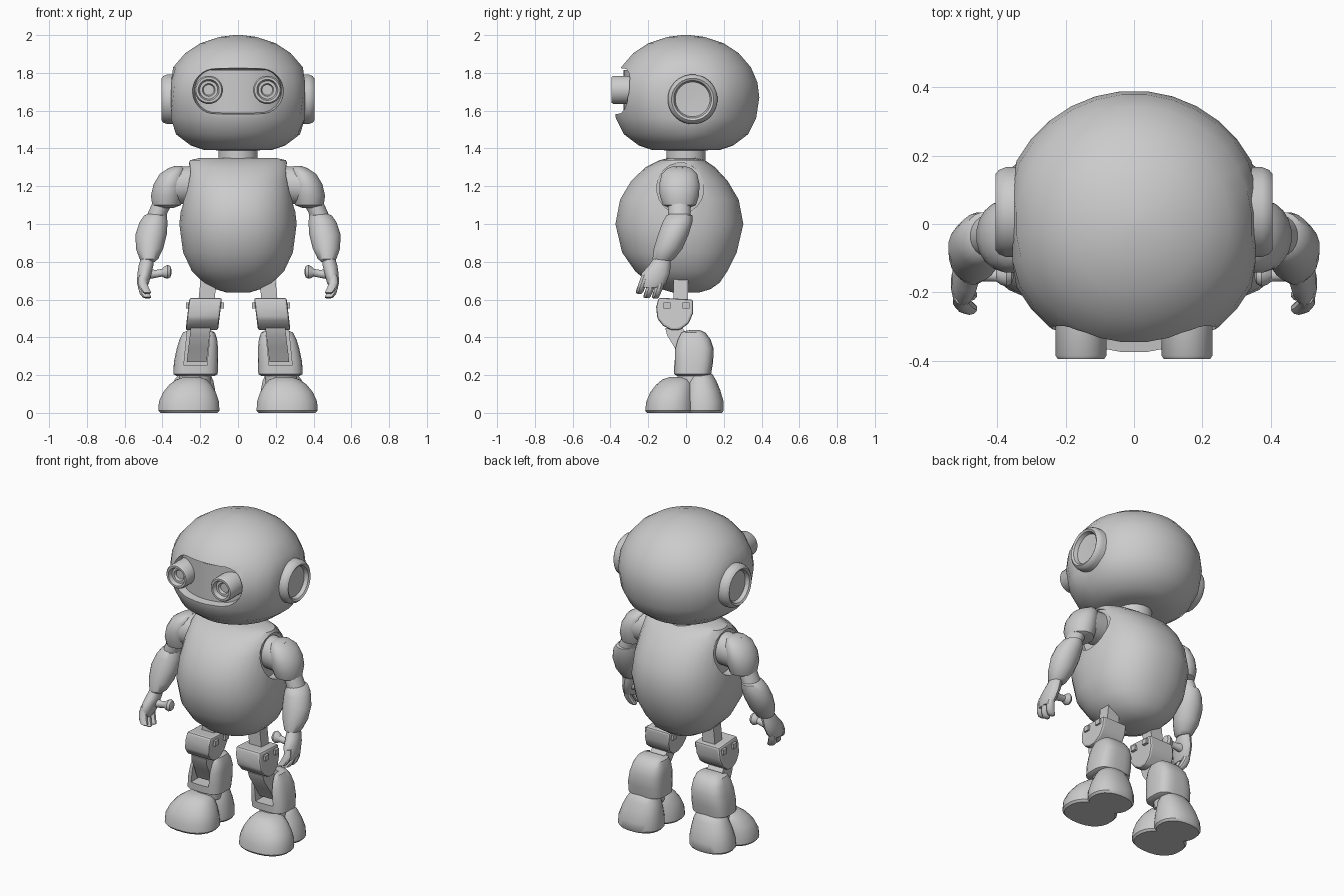
import bpy, bmesh, math

if "Cube" in bpy.data.objects:
    bpy.data.objects.remove(bpy.data.objects["Cube"])

grey = bpy.data.materials.new("plain grey")
grey.use_nodes = True
grey.diffuse_color = (0.6, 0.6, 0.6, 1)
grey.node_tree.nodes["Principled BSDF"].inputs["Base Color"].default_value = (0.6, 0.6, 0.6, 1)

SIDES = ((1, "left_"), (-1, "right_"))


def finish(name, bm, angle=35):
    bmesh.ops.recalc_face_normals(bm, faces=bm.faces)
    me = bpy.data.meshes.new(name)
    bm.to_mesh(me)
    bm.free()
    me.materials.append(grey)
    ob = bpy.data.objects.new(name, me)
    bpy.context.collection.objects.link(ob)
    smooth(ob, angle)
    return ob


def smooth(ob, angle=35):
    bpy.ops.object.select_all(action="DESELECT")
    ob.select_set(True)
    bpy.context.view_layer.objects.active = ob
    bpy.ops.object.shade_smooth_by_angle(angle=math.radians(angle))


def bake(ob):
    """Apply the modifiers of an object."""
    bpy.context.view_layer.update()
    dg = bpy.context.evaluated_depsgraph_get()
    me = bpy.data.meshes.new_from_object(ob.evaluated_get(dg))
    ob.modifiers.clear()
    ob.data = me


def cut(ob, cutter):
    m = ob.modifiers.new("cut", "BOOLEAN")
    m.object, m.operation, m.solver = cutter, "DIFFERENCE", "EXACT"
    bake(ob)
    bpy.data.objects.remove(cutter)
    smooth(ob)


def bevel(ob, width, segments=2):
    m = ob.modifiers.new("bevel", "BEVEL")
    m.width, m.segments, m.limit_method = width, segments, "ANGLE"
    bake(ob)
    smooth(ob)


def loft(name, rings, axis="z", s=1, n=20, power=2.0, clamp=None, angle=35):
    """Skin of elliptical rings (x, y, z, radius, radius) across one axis; s mirrors x."""
    bm, loops = bmesh.new(), []
    for x, y, z, ra, rb in rings:
        loop = []
        for i in range(n):
            t = 2 * math.pi * (i + 0.5) / n
            c, d = math.cos(t), math.sin(t)
            a = ra * math.copysign(abs(c) ** (2 / power), c)
            b = rb * math.copysign(abs(d) ** (2 / power), d)
            p = {"x": (x, y + a, z + b), "y": (x + a, y, z + b), "z": (x + a, y + b, z)}[axis]
            px = max(-clamp, min(clamp, p[0])) if clamp else p[0]
            loop.append(bm.verts.new((px * s, p[1], p[2])))
        loops.append(loop)
    for u, v in zip(loops, loops[1:]):
        for i in range(n):
            j = (i + 1) % n
            bm.faces.new((u[i], u[j], v[j], v[i]))
    bm.faces.new(loops[0])
    bm.faces.new(loops[-1])
    return finish(name, bm, angle)


def prism(name, profile, x0, x1, s=1, lean=0.0, zref=0.0):
    """Side profile (y, z) extruded across x, leaning outwards below zref."""
    bm = bmesh.new()
    ends = [[bm.verts.new(((x + lean * (zref - z)) * s, y, z)) for y, z in profile] for x in (x0, x1)]
    k = len(profile)
    for e in ends:
        bm.faces.new(e)
    for i in range(k):
        j = (i + 1) % k
        bm.faces.new((ends[0][i], ends[0][j], ends[1][j], ends[1][i]))
    return finish(name, bm)


def box(name, x0, x1, y0, y1, z0, z1, s=1, lean=0.0):
    return prism(name, [(y0, z0), (y1, z0), (y1, z1), (y0, z1)], x0, x1, s, lean, z1)


# Head with a rounded visor opening
head_profile = [(.1, 1.39), (.18, 1.392), (.25, 1.415), (.33, 1.475), (.373, 1.56), (.39, 1.67),
                (.38, 1.75), (.345, 1.83), (.28, 1.905), (.2, 1.957), (.1, 1.99), (.02, 2.0)]
head = loft("head", [(0, 0, z, r, r) for r, z in head_profile], n=32, clamp=.355)


def stadium(name, rows):
    """Long-slot prism from rows of (y, half length, half height)."""
    bm, loops = bmesh.new(), []
    for y, hx, hz in rows:
        loop = []
        for i in range(28):
            t = 2 * math.pi * (i + .5) / 28
            side = math.copysign(hx - hz, math.cos(t))
            loop.append(bm.verts.new((side + hz * math.cos(t), y, 1.705 + hz * math.sin(t))))
        loops.append(loop)
    for u, v in zip(loops, loops[1:]):
        for i in range(28):
            j = (i + 1) % 28
            bm.faces.new((u[i], u[j], v[j], v[i]))
    bm.faces.new(loops[0])
    bm.faces.new(loops[-1])
    return finish(name, bm)


cut(head, stadium("visor_cutter", [(-.5, .27, .14), (-.34, .247, .12), (-.2, .225, .1)]))

# Curved panel behind the eyes
bm = bmesh.new()
cols = []
for i in range(17):
    x = -.25 + .5 * i / 16
    y = -math.sqrt(.33 ** 2 - x * x)
    cols.append([bm.verts.new((x, y, z)) for z in (1.58, 1.7, 1.815)])
for u, v in zip(cols, cols[1:]):
    for k in (0, 1):
        bm.faces.new((u[k], v[k], v[k + 1], u[k + 1]))
finish("visor_panel", bm)

# Neck
loft("neck", [(0, 0, 1.3, .105, .105), (0, 0, 1.41, .105, .105)])

# Torso, flattened at the sides, with shoulder sockets
torso_rows = [(.0, .637, .06, .07), (.0, .655, .12, .13), (-.01, .69, .185, .19), (-.025, .75, .245, .245),
              (-.035, .85, .292, .305), (-.035, 1.0, .312, .34), (-.035, 1.13, .298, .315),
              (-.035, 1.23, .282, .255), (-.03, 1.3, .27, .185), (-.02, 1.338, .255, .12), (-.02, 1.35, .2, .07)]
torso = loft("torso", [(0, y, z, rx, ry) for y, z, rx, ry in torso_rows], n=32, power=2.25)
for s, side in SIDES:
    cut(torso, loft("socket_cutter", [(.25, -.03, 1.19, .125, .135), (.4, -.03, 1.19, .125, .135)], "x", s))

for s, side in SIDES:
    # Eye with stepped hollow
    loft(side + "eye", [(.155, y, 1.71, r, r) for y, r in
         ((-.25, .075), (-.385, .075), (-.395, .068), (-.395, .056), (-.37, .048), (-.37, .034),
          (-.355, .028), (-.355, .004))], "y", s, n=24)
    # Dished ear disc
    loft(side + "ear", [(x, .035, 1.66, r, r) for x, r in
         ((.3, .132), (.375, .132), (.395, .124), (.405, .112), (.398, .1), (.375, .092), (.372, .01))],
         "x", s, n=28)

    # Arm: shoulder, elbow and forearm
    loft(side + "shoulder_joint", [(.22, -.03, 1.21, .09, .1), (.36, -.035, 1.2, .1, .1)], "x", s)
    loft(side + "upper_arm", [(.385, -.035, 1.085, .045, .055), (.378, -.035, 1.1, .077, .088),
         (.375, -.035, 1.15, .087, .105), (.365, -.035, 1.21, .083, .108), (.345, -.035, 1.265, .07, .095),
         (.325, -.035, 1.295, .045, .065), (.315, -.035, 1.307, .02, .03)], s=s)
    loft(side + "elbow", [(.435, -.035, 1.02, .055, .062), (.425, -.035, 1.06, .052, .06),
         (.395, -.035, 1.12, .055, .06)], s=s)
    loft(side + "forearm", [(.475, -.125, .8, .035, .04), (.472, -.12, .815, .05, .058), (.468, -.095, .87, .073, .077),
         (.46, -.067, .945, .084, .082), (.447, -.045, 1.01, .075, .08), (.437, -.035, 1.045, .06, .07),
         (.435, -.035, 1.06, .03, .04)], s=s)

    # Hand: palm, three fingers and a knobbed thumb
    loft(side + "palm", [(.505, -.185, .665, .025, .055), (.503, -.175, .69, .033, .07), (.495, -.16, .74, .038, .075),
         (.487, -.14, .78, .04, .058), (.48, -.125, .82, .035, .045)], s=s, n=14)
    for k, (y, z) in enumerate(((-.235, .645), (-.195, .622), (-.15, .62))):
        loft(side + "finger_%d" % (k + 1), [(.478, y - .012, z - .015, .012, .01), (.482, y - .012, z - .008, .024, .019),
             (.495, y - .005, z + .012, .027, .021), (.506, y + .008, z + .045, .025, .022),
             (.505, y + .02, z + .085, .02, .02)], s=s, n=10)
    loft(side + "thumb", [(.352, -.15, .747, .008, .01), (.358, -.15, .747, .026, .029), (.373, -.15, .747, .034, .037),
         (.39, -.15, .745, .028, .03), (.402, -.15, .742, .019, .02), (.44, -.148, .735, .02, .021),
         (.49, -.145, .74, .032, .034)], "x", s, n=14)

    # Leg: hip strut, thigh block with side pins
    box(side + "hip_strut", .11, .195, -.065, .01, .57, .74, s, .1)
    thigh = prism(side + "thigh_block", [(-.145, .61), (-.158, .56), (-.152, .5), (-.12, .46), (-.075, .437),
                  (-.03, .44), (.015, .475), (.038, .53), (.038, .6)], .085, .257, s, .12, .61)
    bevel(thigh, .012)
    for y in (-.1, .0):
        box(side + "thigh_pin", .075, .275, y - .018, y + .018, .553, .585, s)

    # Knee link and forked shin
    prism(side + "knee_link", [(-.11, .45), (-.02, .45), (.05, .36), (.05, .27), (-.02, .27), (-.06, .345), (-.1, .41)],
          .145, .25, s, .12, .45)
    shin = loft(side + "shin", [(.225, .035, .195, .1, .08), (.225, .035, .205, .118, .098), (.222, .04, .27, .118, .104),
                (.215, .042, .34, .11, .105), (.21, .04, .39, .1, .09), (.207, .035, .425, .085, .068),
                (.205, .03, .44, .055, .04)], s=s, n=24, power=3.2)
    cut(shin, box(side + "fork_cutter", .143, .265, -.2, .02, .25, .47, s, .1))
    loft(side + "ankle", [(.23, .03, .15, .085, .075), (.225, .03, .22, .085, .075)], s=s)

    # Foot: broad toe cap and taller heel
    loft(side + "toe", [(.26, -.085, .0, .152, .122), (.26, -.085, .012, .163, .132), (.26, -.083, .06, .16, .128),
         (.257, -.075, .11, .14, .115), (.252, -.062, .15, .112, .096), (.246, -.05, .177, .08, .075),
         (.243, -.045, .19, .04, .04)], s=s, n=24, power=2.3)
    loft(side + "heel", [(.25, .09, .0, .128, .102), (.25, .09, .012, .138, .11), (.248, .09, .06, .136, .11),
         (.242, .087, .12, .122, .095), (.235, .083, .17, .105, .078), (.23, .08, .205, .085, .06),
         (.228, .078, .22, .05, .035)], s=s, n=24, power=2.3)
